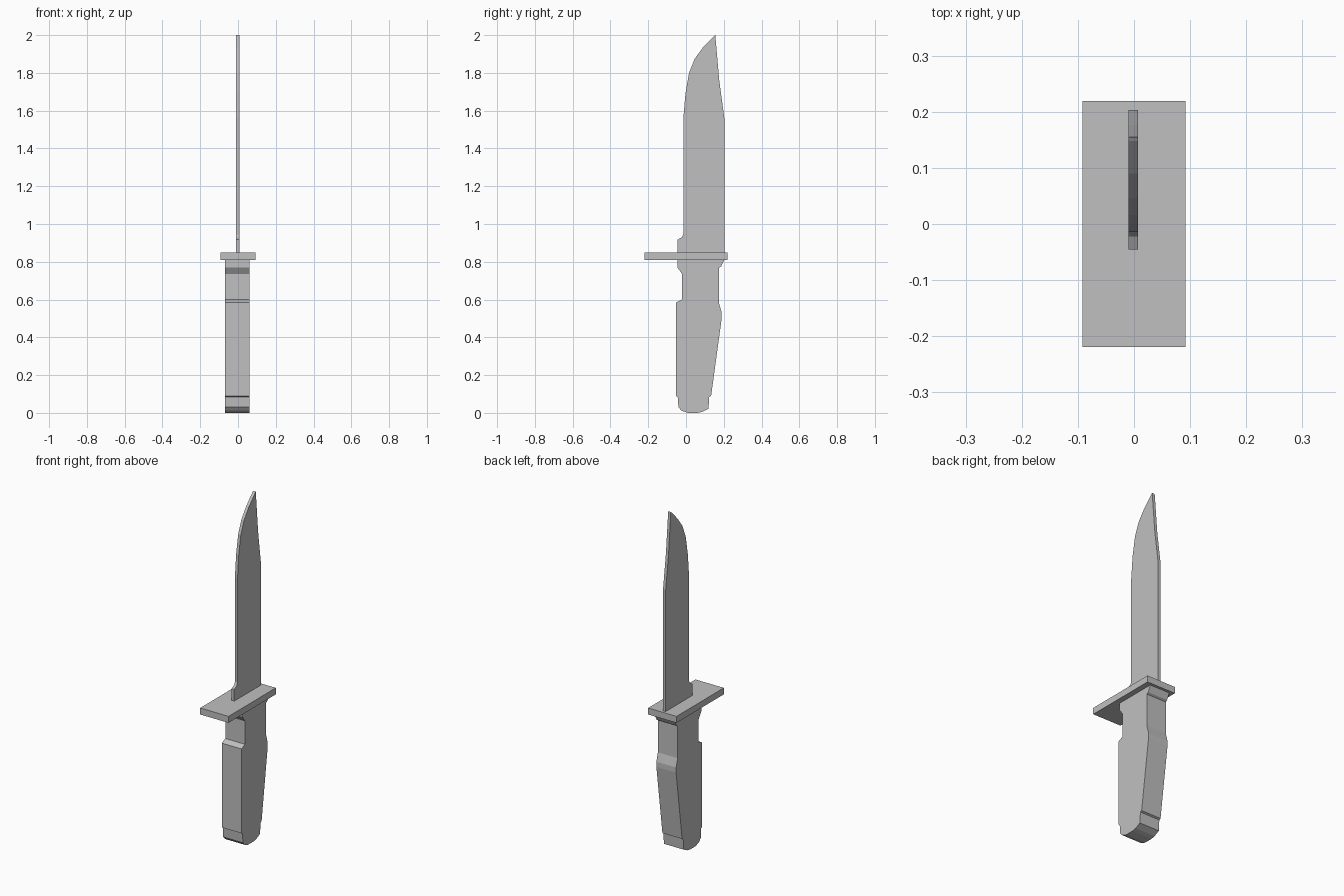
import bpy, bmesh

grey = bpy.data.materials.new("plain grey")
grey.diffuse_color = (0.53, 0.53, 0.53, 1)


def extrude_profile(name, profile, x0, x1):
    """Extrude a (y, z) outline from x0 to x1."""
    bm = bmesh.new()
    face = bm.faces.new([bm.verts.new((x0, y, z)) for y, z in profile])
    ext = bmesh.ops.extrude_face_region(bm, geom=[face])
    moved = [g for g in ext["geom"] if isinstance(g, bmesh.types.BMVert)]
    bmesh.ops.translate(bm, verts=moved, vec=(x1 - x0, 0, 0))
    bmesh.ops.recalc_face_normals(bm, faces=bm.faces)
    me = bpy.data.meshes.new(name)
    bm.to_mesh(me)
    bm.free()
    me.materials.append(grey)
    ob = bpy.data.objects.new(name, me)
    bpy.context.collection.objects.link(ob)
    return ob


# Blade: straight spine at +y, curved edge at -y
extrude_profile("blade", [
    (-0.045, 0.83), (0.203, 0.83), (0.203, 1.56), (0.176, 1.76), (0.155, 2.0),
    (0.148, 1.995), (0.090, 1.935), (0.046, 1.875), (0.016, 1.80),
    (-0.003, 1.69), (-0.014, 1.56), (-0.014, 0.945), (-0.022, 0.93),
    (-0.045, 0.917)], -0.010, 0.007)

# Guard: flat plate
extrude_profile("guard", [
    (-0.219, 0.81), (0.219, 0.81), (0.219, 0.848), (-0.219, 0.848)],
    -0.092, 0.092)

# Handle: shaped grip with pommel
extrude_profile("handle", [
    (-0.045, 0.815), (-0.045, 0.77), (-0.021, 0.735), (-0.021, 0.60),
    (-0.053, 0.585), (-0.053, 0.09), (-0.044, 0.085), (-0.040, 0.03),
    (-0.024, 0.012), (0.005, 0.001), (0.02, 0.0), (0.06, 0.0), (0.085, 0.005),
    (0.119, 0.022), (0.123, 0.085), (0.133, 0.09), (0.189, 0.50),
    (0.189, 0.53), (0.175, 0.58), (0.175, 0.768), (0.186, 0.775),
    (0.203, 0.81), (0.203, 0.815)], -0.068, 0.060)
